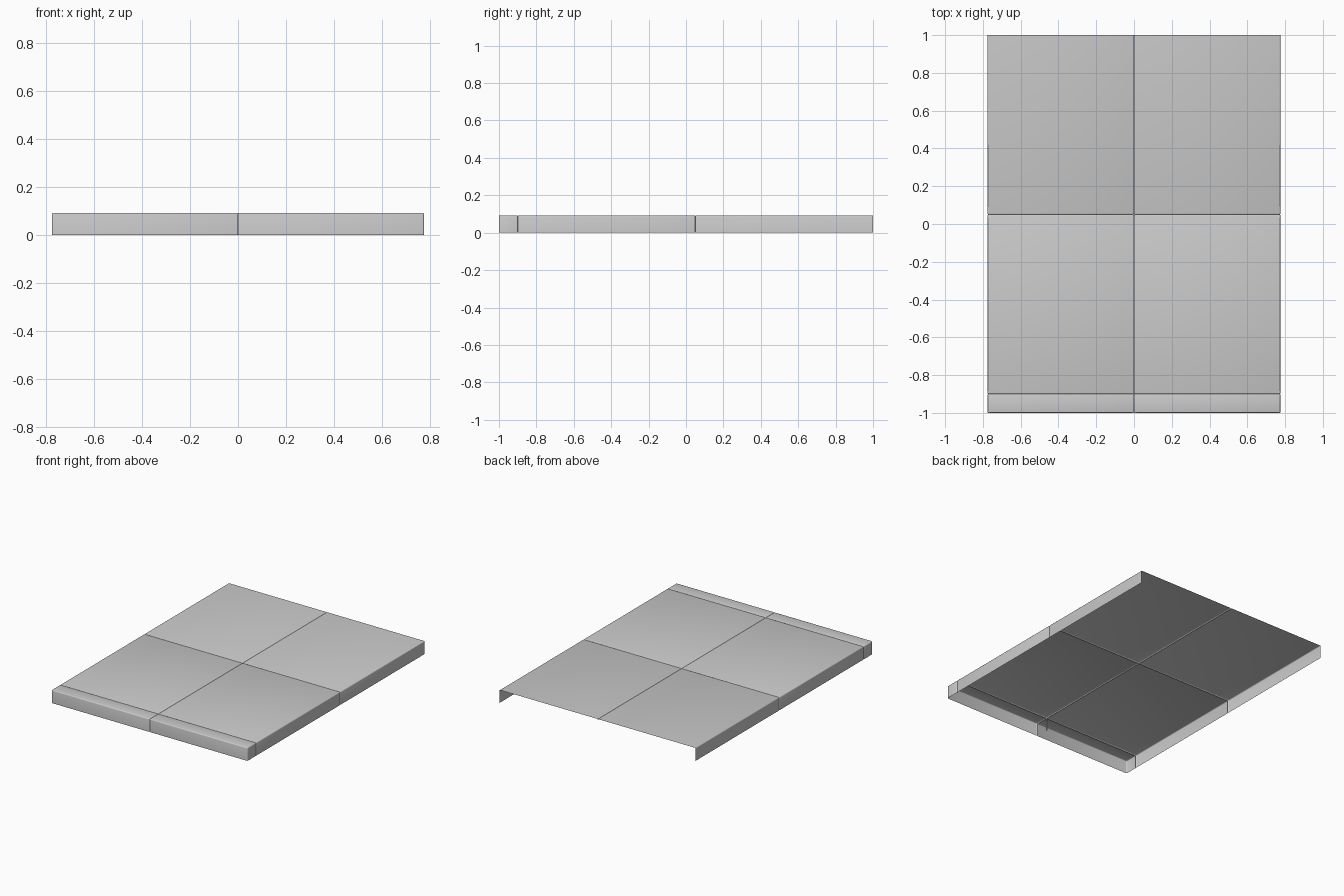
import bpy, bmesh

cube = bpy.data.objects.get("Cube")
if cube:
    bpy.data.objects.remove(cube, do_unlink=True)

HALF_WIDTH, HEIGHT, ROUND = 0.775, 0.093, 0.006

grey = bpy.data.materials.new("plain grey")
grey.use_nodes = True
colour = (0.6, 0.6, 0.6, 1)
grey.diffuse_color = colour
grey.node_tree.nodes["Principled BSDF"].inputs["Base Color"].default_value = colour


def shell_piece(name, y0, y1, wall_front=False, round_back=True, keep_post=False):
    """Open rounded box from the centre seam outwards, mirrored across x."""
    bm = bmesh.new()
    bmesh.ops.create_cube(bm, size=1)
    for v in bm.verts:
        v.co.x = (v.co.x + 0.5) * HALF_WIDTH
        v.co.y = y0 + (v.co.y + 0.5) * (y1 - y0)
        v.co.z = (v.co.z + 0.5) * HEIGHT

    # Round every edge except the bottom rim and a square back end
    def rounds(e):
        on_rim = all(v.co.z < 0.001 for v in e.verts)
        on_back = all(v.co.y > y1 - 0.001 for v in e.verts)
        return not on_rim and (round_back or not on_back)

    bmesh.ops.bevel(bm, geom=[e for e in bm.edges if rounds(e)], offset=ROUND,
                    segments=3, profile=0.5, affect='EDGES')
    bm.normal_update()

    # Open the underside and the hidden joint faces, leaving the curled lips
    def is_open(f):
        n, c = f.normal, f.calc_center_median()
        post = abs(n.z) < 0.05 and c.x < ROUND * 1.01 and not keep_post
        return (n.z < -0.9 or n.x < -0.999 or n.y > 0.999 or post
                or (n.y < -0.999 and not wall_front))

    bmesh.ops.delete(bm, geom=[f for f in bm.faces if is_open(f)], context='FACES')
    mesh = bpy.data.meshes.new(name)
    bm.to_mesh(mesh)
    bm.free()
    mesh.materials.append(grey)
    piece = bpy.data.objects.new(name, mesh)
    bpy.context.collection.objects.link(piece)
    mirror = piece.modifiers.new("other side", 'MIRROR')
    mirror.use_mirror_merge = False
    bpy.ops.object.select_all(action='DESELECT')
    piece.select_set(True)
    bpy.context.view_layer.objects.active = piece
    bpy.ops.object.shade_smooth_by_angle(angle=0.7)


# Narrow front strip with its front wall, then the two large panels
shell_piece("front_strip", -1, -0.9, wall_front=True, keep_post=True)
shell_piece("middle_panels", -0.9, 0.05)
shell_piece("rear_panels", 0.05, 1, round_back=False)
